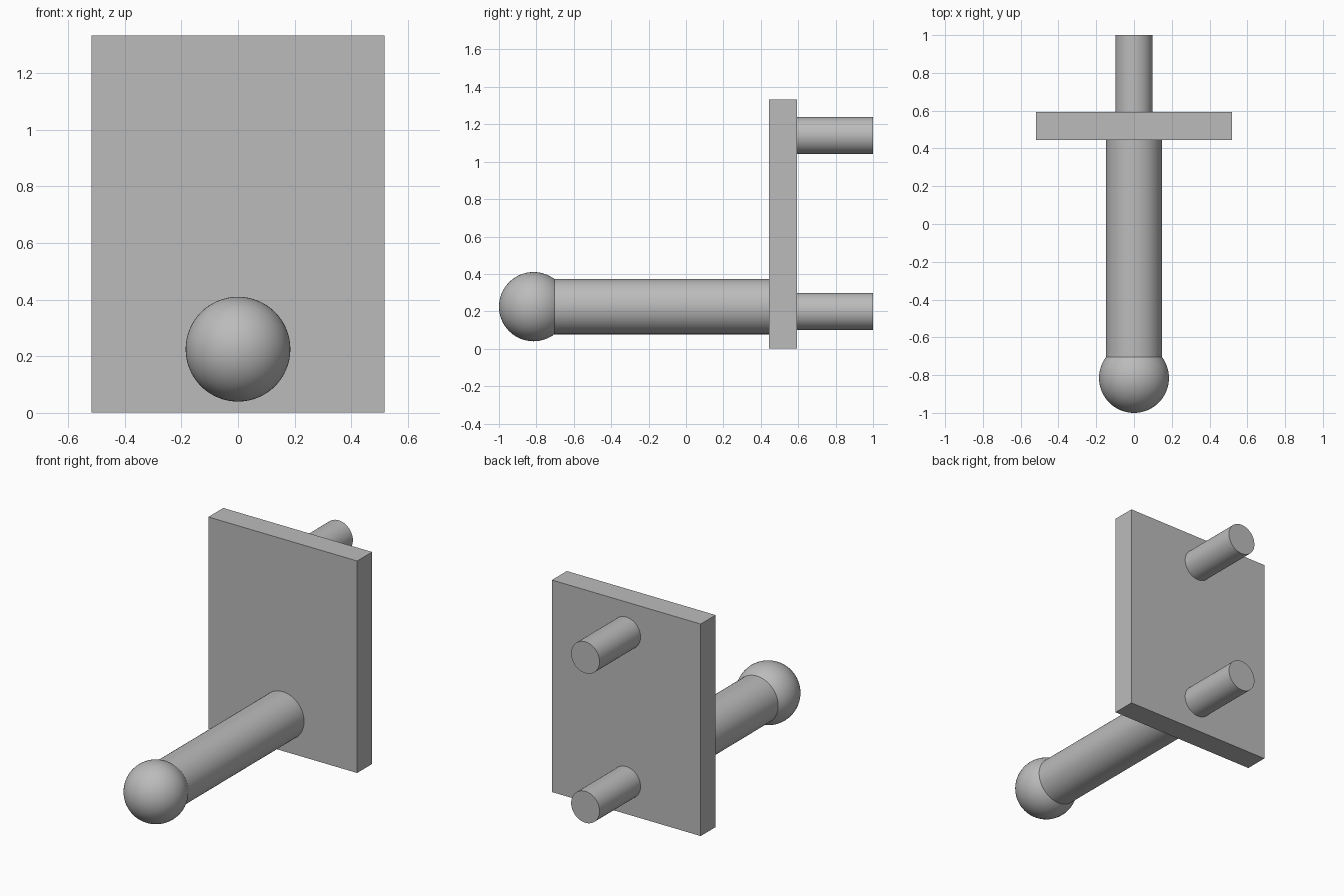
import bpy
import math

cube = bpy.data.objects.get("Cube")
if cube:
    bpy.data.objects.remove(cube, do_unlink=True)

# Single grey material
grey = bpy.data.materials.new("plain_grey")
grey.use_nodes = True
colour = (0.5, 0.5, 0.5, 1)
grey.diffuse_color = colour
grey.node_tree.nodes["Principled BSDF"].inputs["Base Color"].default_value = colour


def finish(name, smooth=True):
    obj = bpy.context.object
    obj.name = name
    obj.data.materials.append(grey)
    if smooth:
        bpy.ops.object.shade_smooth_by_angle(angle=math.radians(35))
    return obj


def rod(name, radius, y0, y1, z):
    """Round bar running along y."""
    bpy.ops.mesh.primitive_cylinder_add(
        vertices=64, radius=radius, depth=y1 - y0,
        location=(0, (y0 + y1) / 2, z), rotation=(math.pi / 2, 0, 0))
    return finish(name)


# Upright mounting plate
bpy.ops.mesh.primitive_cube_add(size=1, location=(0, 0.519, 0.667))
plate = finish("mounting_plate", smooth=False)
plate.scale = (1.035, 0.148, 1.333)

# Hanging arm with a ball at its tip
rod("arm", 0.148, -0.75, 0.445, 0.225)
bpy.ops.mesh.primitive_uv_sphere_add(
    segments=64, ring_count=32, radius=0.185,
    location=(0, -0.815, 0.225), rotation=(math.pi / 2, 0, 0))
finish("end_ball")

# Pegs on the back of the plate
for name, z in (("lower_peg", 0.2), ("upper_peg", 1.14)):
    rod(name, 0.099, 0.593, 1.0, z)
